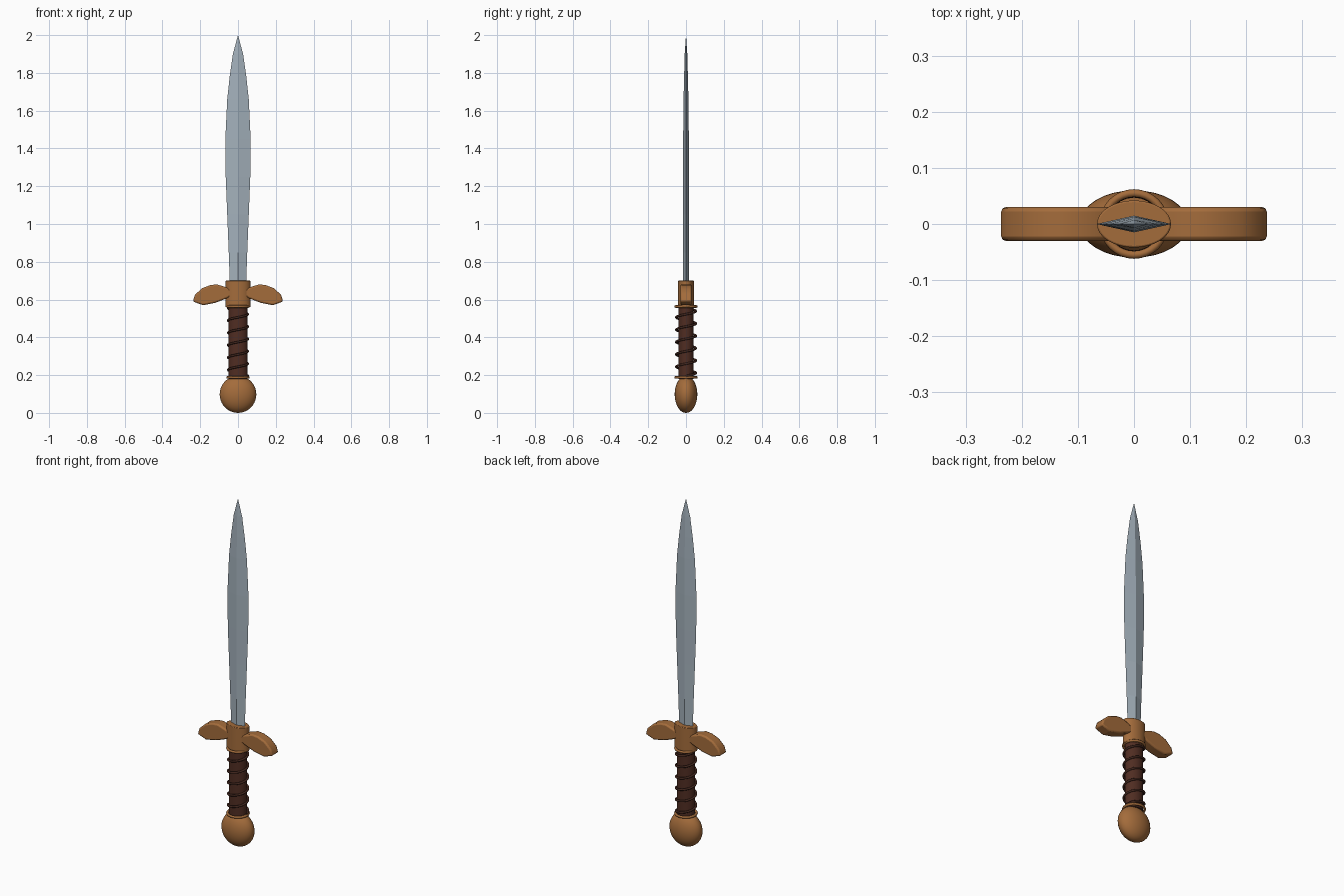
import bpy, bmesh, math
from mathutils import Matrix

if "Cube" in bpy.data.objects:
    bpy.data.objects.remove(bpy.data.objects["Cube"])


def material(name, rgb):
    m = bpy.data.materials.new(name)
    m.diffuse_color = (*rgb, 1)
    m.use_nodes = True
    m.node_tree.nodes["Principled BSDF"].inputs["Base Color"].default_value = m.diffuse_color
    return m


STEEL = material("steel", (0.37, 0.44, 0.50))
BRONZE = material("bronze", (0.37, 0.15, 0.044))
LEATHER = material("leather", (0.08, 0.026, 0.016))
CORD = material("dark_cord", (0.055, 0.02, 0.013))


def add(name, bm, mat, smooth=None, bevel=0):
    bmesh.ops.recalc_face_normals(bm, faces=bm.faces)
    me = bpy.data.meshes.new(name)
    bm.to_mesh(me)
    bm.free()
    me.materials.append(mat)
    ob = bpy.data.objects.new(name, me)
    bpy.context.collection.objects.link(ob)
    if bevel:
        mod = ob.modifiers.new("bevel", 'BEVEL')
        mod.width, mod.segments = bevel, 2
        mod.limit_method, mod.angle_limit = 'ANGLE', math.radians(50)
    if smooth:
        bpy.ops.object.select_all(action='DESELECT')
        ob.select_set(True)
        bpy.context.view_layer.objects.active = ob
        bpy.ops.object.shade_smooth_by_angle(angle=math.radians(smooth))
    return ob


def oval_cylinder(name, rx, ry, z0, z1, mat, bevel=0):
    bm = bmesh.new()
    bmesh.ops.create_cone(bm, cap_ends=True, segments=32, radius1=1, radius2=1, depth=1,
                          matrix=Matrix.Translation((0, 0, (z0 + z1) / 2)) @
                          Matrix.Diagonal((rx, ry, z1 - z0, 1)))
    return add(name, bm, mat, 35, bevel)


def tube(name, points, radius, mat, cyclic=False):
    cu = bpy.data.curves.new(name, 'CURVE')
    cu.dimensions = '3D'
    cu.bevel_depth, cu.bevel_resolution = radius, 2
    cu.use_fill_caps = True
    sp = cu.splines.new('POLY')
    sp.points.add(len(points) - 1)
    for p, co in zip(sp.points, points):
        p.co = (*co, 1)
    sp.use_cyclic_u = cyclic
    cu.materials.append(mat)
    ob = bpy.data.objects.new(name, cu)
    bpy.context.collection.objects.link(ob)
    bpy.ops.object.select_all(action='DESELECT')
    ob.select_set(True)
    bpy.context.view_layer.objects.active = ob
    bpy.ops.object.convert(target='MESH')


# Leaf-shaped blade with a diamond section: height, half width, half thickness
bm = bmesh.new()
rings = []
for z, w, t in [(0.68, 0.043, 0.015), (0.85, 0.049, 0.015), (1.05, 0.057, 0.015),
                (1.25, 0.065, 0.015), (1.45, 0.067, 0.015), (1.66, 0.057, 0.013),
                (1.78, 0.044, 0.010), (1.90, 0.027, 0.007)]:
    rings.append([bm.verts.new(c) for c in ((w, 0, z), (0, t, z), (-w, 0, z), (0, -t, z))])
tip = bm.verts.new((0, 0, 2.0))
for a, b in zip(rings, rings[1:]):
    for i in range(4):
        j = (i + 1) % 4
        bm.faces.new((a[i], a[j], b[j], b[i]))
for i in range(4):
    bm.faces.new((rings[-1][i], rings[-1][(i + 1) % 4], tip))
bm.faces.new(rings[0][::-1])
add("blade", bm, STEEL)

# Guard block and the two drooping wings
oval_cylinder("guard_block", 0.066, 0.042, 0.56, 0.70, BRONZE, 0.003)
wing = [(0.03, 0.645), (0.063, 0.665), (0.11, 0.68), (0.145, 0.677), (0.19, 0.660),
        (0.228, 0.625), (0.239, 0.590), (0.185, 0.570), (0.12, 0.583), (0.063, 0.605),
        (0.03, 0.62)]
for side, s in (("right", 1), ("left", -1)):
    bm = bmesh.new()
    front = bm.faces.new([bm.verts.new((s * x, -0.03, z)) for x, z in wing])
    ext = bmesh.ops.extrude_face_region(bm, geom=[front], use_keep_orig=True)
    bmesh.ops.translate(bm, vec=(0, 0.06, 0),
                        verts=[g for g in ext["geom"] if isinstance(g, bmesh.types.BMVert)])
    add(side + "_guard_wing", bm, BRONZE, 30, 0.008)

# Grip core and its spiral cord
oval_cylinder("grip", 0.051, 0.041, 0.18, 0.57, LEATHER)
turns, steps = 5.5, 24
n = int(turns * steps)
tube("grip_cord", [(0.053 * math.cos(math.tau * i / steps), 0.053 * math.sin(math.tau * i / steps),
                    0.195 + 0.36 * i / n) for i in range(n + 1)], 0.006, CORD)

# Collar rings at both ends of the grip
for label, z in (("upper", 0.563), ("lower", 0.188)):
    tube(label + "_collar", [(0.055 * math.cos(math.tau * i / 32), 0.055 * math.sin(math.tau * i / 32), z)
                             for i in range(32)], 0.007, BRONZE, True)

# Flattened ball pommel
bm = bmesh.new()
bmesh.ops.create_uvsphere(bm, u_segments=32, v_segments=20, radius=1,
                          matrix=Matrix.Translation((0, 0, 0.098)) @
                          Matrix.Diagonal((0.097, 0.060, 0.098, 1)))
add("pommel", bm, BRONZE, 60)
